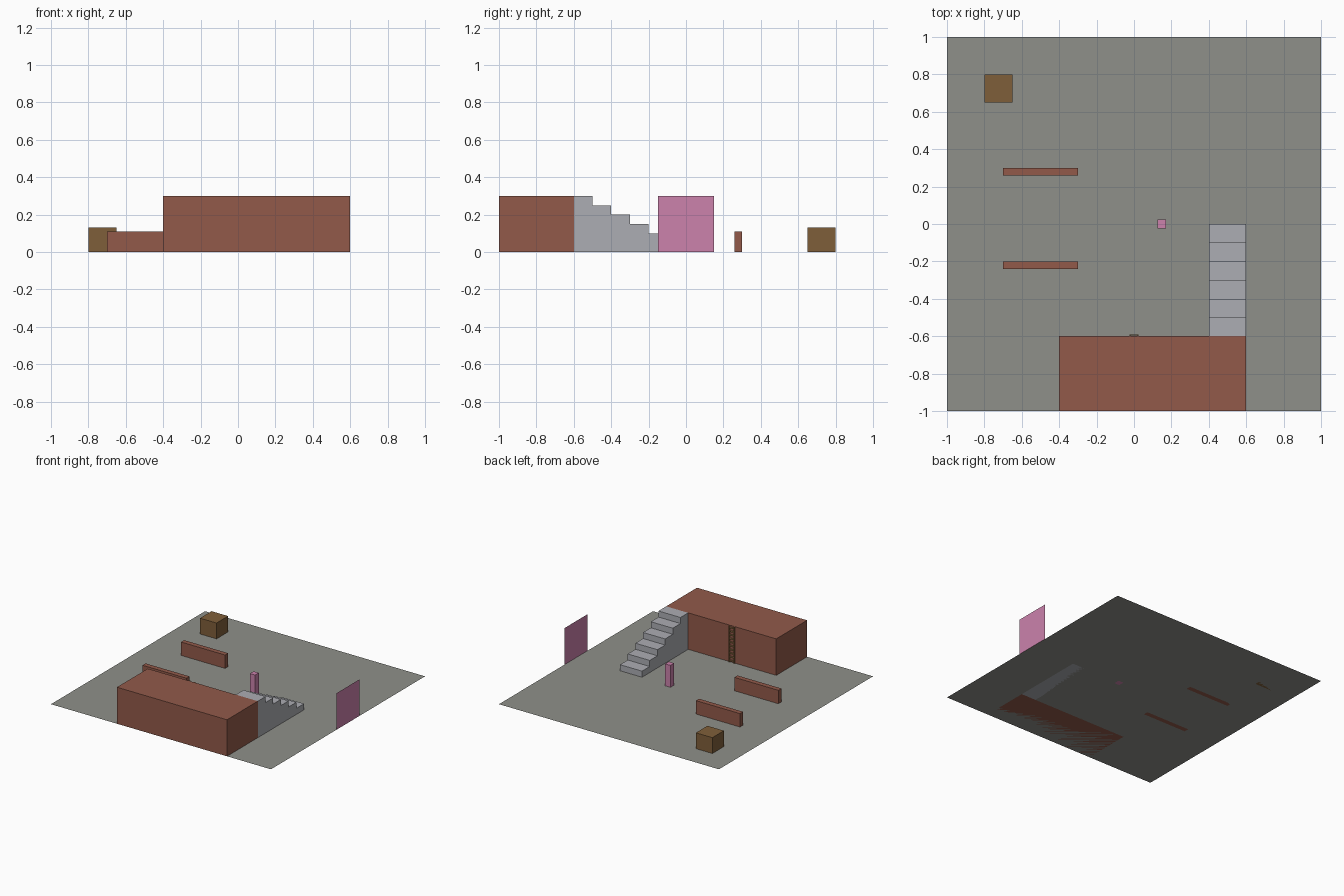
import bpy, bmesh

if "Cube" in bpy.data.objects:
    bpy.data.objects.remove(bpy.data.objects["Cube"])


def lin(c):
    c /= 255
    return c / 12.92 if c <= 0.04045 else ((c + 0.055) / 1.055) ** 2.4


def material(name, r, g, b):
    m = bpy.data.materials.new(name)
    m.diffuse_color = (lin(r), lin(g), lin(b), 1)
    m.use_nodes = True
    m.node_tree.nodes["Principled BSDF"].inputs["Base Color"].default_value = m.diffuse_color
    return m


GROUND = material("ground grey", 143, 144, 138)
BRICK = material("brick red", 146, 90, 74)
STONE = material("stone grey", 172, 173, 179)
PINK = material("pink", 204, 130, 172)
WOOD = material("crate brown", 127, 95, 58)
LADDER = material("ladder wood", 150, 115, 70)


def finish(name, bm, mat):
    me = bpy.data.meshes.new(name)
    bmesh.ops.recalc_face_normals(bm, faces=bm.faces)
    bm.to_mesh(me)
    bm.free()
    me.materials.append(mat)
    ob = bpy.data.objects.new(name, me)
    bpy.context.collection.objects.link(ob)
    return ob


def add_box(bm, x, y, z):
    vs = bmesh.ops.create_cube(bm, size=1)["verts"]
    for v in vs:
        for i, (a, b) in enumerate((x, y, z)):
            v.co[i] = b if v.co[i] > 0 else a


def box(name, x, y, z, mat):
    bm = bmesh.new()
    add_box(bm, x, y, z)
    return finish(name, bm, mat)


def sheet(name, corners, mat):
    bm = bmesh.new()
    bm.faces.new([bm.verts.new(c) for c in corners])
    return finish(name, bm, mat)


# Flat floor and upright doorway panel on its right edge
sheet("floor", [(-1, -1, 0), (1, -1, 0), (1, 1, 0), (-1, 1, 0)], GROUND)
sheet("door_panel", [(1, -.15, 0), (1, .15, 0), (1, .15, .3), (1, -.15, .3)], PINK)

# Raised platform, low walls, crate and post
box("platform", (-.4, .6), (-1, -.6), (0, .3), BRICK)
box("low_wall_front", (-.7, -.3), (-.24, -.2), (0, .11), BRICK)
box("low_wall_back", (-.7, -.3), (.26, .3), (0, .11), BRICK)
box("crate", (-.8, -.65), (.65, .8), (0, .13), WOOD)
box("post", (.125, .172), (-.024, .024), (0, .18), PINK)

# Staircase: stepped profile extruded across its width
profile = [(0, 0), (-.6, 0), (-.6, .3)]
for i in range(6, 0, -1):
    y = -.1 * (i - 1)
    profile.append((y, .05 * i))
    if i > 1:
        profile.append((y, .05 * (i - 1)))
bm = bmesh.new()
side = bm.faces.new([bm.verts.new((.4, y, z)) for y, z in profile])
ext = bmesh.ops.extrude_face_region(bm, geom=[side], use_keep_orig=True)
bmesh.ops.translate(bm, vec=(.2, 0, 0),
                    verts=[g for g in ext["geom"] if isinstance(g, bmesh.types.BMVert)])
finish("staircase", bm, STONE)

# Ladder against the platform: two rails and ten rungs
bm = bmesh.new()
for x in (-.025, .02):
    add_box(bm, (x, x + .005), (-.598, -.59), (0, .3))
for i in range(10):
    z = .015 + .03 * i
    add_box(bm, (-.02, .02), (-.597, -.591), (z - .005, z + .005))
finish("ladder", bm, LADDER)
